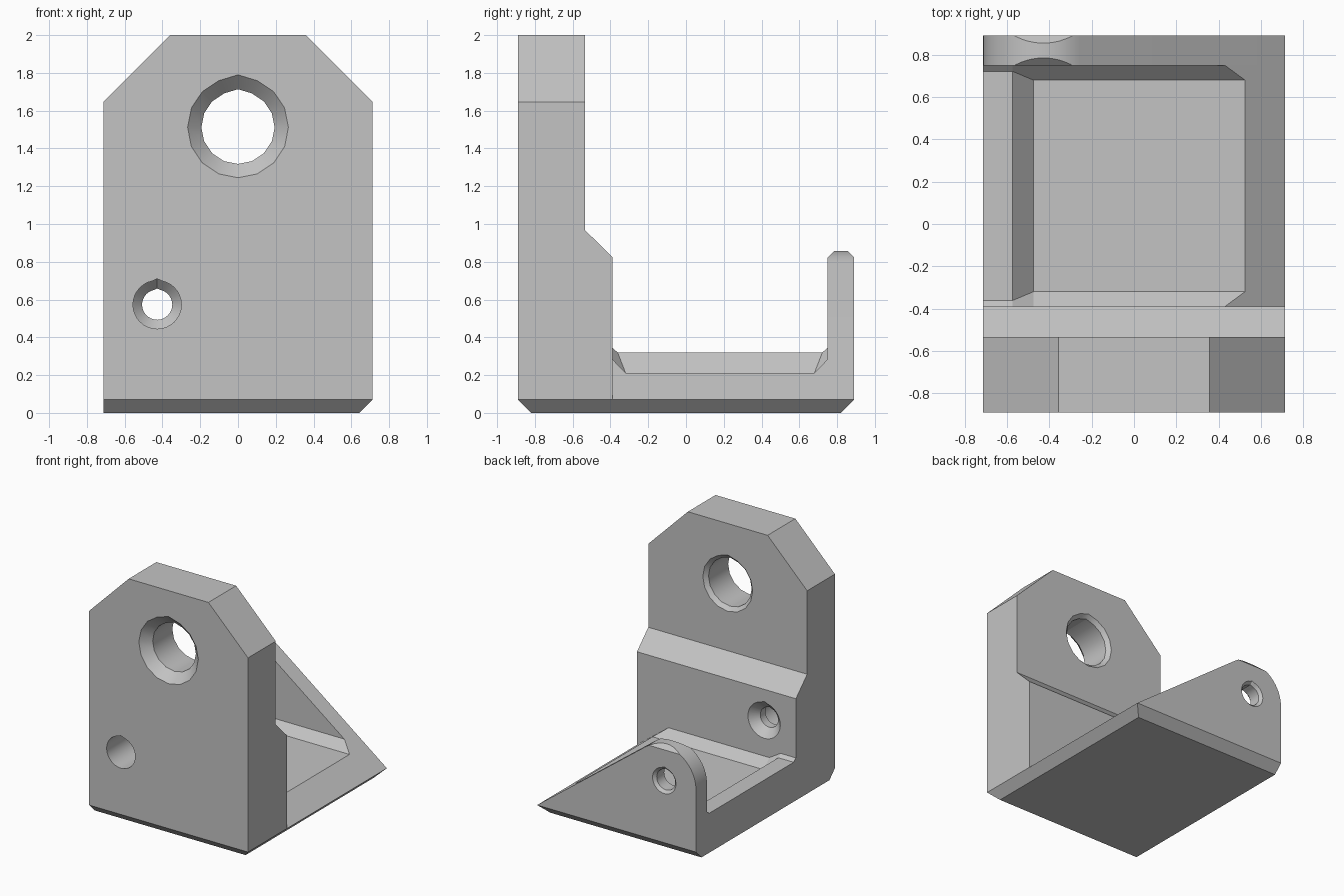
import bpy, bmesh, math
from mathutils import Vector

old = bpy.data.objects.get("Cube")
if old:
    bpy.data.objects.remove(old, do_unlink=True)

grey = bpy.data.materials.new("plain grey")
grey.use_nodes = True
grey.diffuse_color = (0.55, 0.55, 0.55, 1)
grey.node_tree.nodes["Principled BSDF"].inputs["Base Color"].default_value = (0.55, 0.55, 0.55, 1)

W, D = 0.713, 0.89          # half width, half depth
FRONT, BACK = -0.39, 0.75   # inner faces of the two upright walls
C = 0.07                    # bottom edge chamfer
LUG_X, LUG_Z, LUG_R = -0.428, 0.573, 0.285


def loft(name, rings, cuts=()):
    """Closed solid through equal rings, trimmed by (point, outward normal) planes."""
    bm = bmesh.new()
    rows = [[bm.verts.new(p) for p in ring] for ring in rings]
    n = len(rows[0])
    for a, b in zip(rows, rows[1:]):
        for i in range(n):
            j = (i + 1) % n
            bm.faces.new((a[i], a[j], b[j], b[i]))
    bm.faces.new(rows[0])
    bm.faces.new(rows[-1])
    for co, no in cuts:
        geom = bm.verts[:] + bm.edges[:] + bm.faces[:]
        bmesh.ops.bisect_plane(bm, geom=geom, plane_co=Vector(co),
                               plane_no=Vector(no), clear_outer=True)
        bmesh.ops.holes_fill(bm, edges=[e for e in bm.edges if e.is_boundary])
    bmesh.ops.recalc_face_normals(bm, faces=bm.faces[:])
    mesh = bpy.data.meshes.new(name)
    bm.to_mesh(mesh)
    bm.free()
    mesh.materials.append(grey)
    ob = bpy.data.objects.new(name, mesh)
    bpy.context.collection.objects.link(ob)
    return ob


def activate(ob):
    bpy.ops.object.select_all(action='DESELECT')
    ob.select_set(True)
    bpy.context.view_layer.objects.active = ob


def drill(ob, x, z, sides, steps, peak):
    """Cut a stepped hole along y; steps are (y, radius), top point slightly peaked."""
    rings = []
    for y, r in steps:
        ring = []
        for i in range(sides):
            a = math.pi / 2 + math.tau * i / sides
            k = r * (peak if i == 0 else 1)
            ring.append((x + k * math.cos(a), y, z + k * math.sin(a)))
        rings.append(ring)
    cutter = loft("hole_cutter", rings)
    cutter.hide_render = True
    mod = ob.modifiers.new("hole", 'BOOLEAN')
    mod.operation = 'DIFFERENCE'
    mod.solver = 'EXACT'
    mod.object = cutter
    activate(ob)
    bpy.ops.object.modifier_apply(modifier=mod.name)
    bpy.data.objects.remove(cutter, do_unlink=True)


# Tall front plate: side profile swept across the width
side = [(-D, C), (-D, 2), (-0.535, 2), (-0.535, 0.968), (FRONT, 0.825), (FRONT, 0), (C - D, 0)]
plate = loft("front_plate", [[(x, y, z) for y, z in side] for x in (-W, W)],
             [((W, 0, 1.645), (1, 0, 1)), ((-W, 0, 1.645), (-1, 0, 1)),
              ((W, 0, C), (1, 0, -1))])
drill(plate, 0, 1.512, 16, [(-1, 0.267), (-D, 0.267), (-D + 0.073, 0.194),
                            (-0.565, 0.194), (-0.535, 0.224), (-0.5, 0.224)], 1.04)
drill(plate, LUG_X, LUG_Z, 32, [(-1, 0.128), (-0.57, 0.128), (-0.52, 0.08),
                                (-0.455, 0.08), (FRONT, 0.145), (-0.35, 0.145)], 1.07)

# Tray: sunken floor, raised rim on one side, sloping edge on the other
low = [(W, C), (W - C, 0), (-W, 0)]
wall = [(-W, 0.345), (-0.575, 0.345), (-0.475, 0.284), (0.43, 0.284)] + low
floor = [(-W, 0.32), (-0.575, 0.32), (-0.475, 0.212), (0.525, 0.212)] + low
inset = [0.028, 0.028] + [C] * 5
loft("tray", [
    [(x, FRONT, z) for x, z in wall],
    [(x, FRONT + d, z) for (x, z), d in zip(floor, inset)],
    [(x, BACK - d, z) for (x, z), d in zip(floor, inset)],
    [(x, BACK, z) for x, z in wall]])

# Back wall: round lug with a straight slope tangent to it
dx, dz = LUG_X - W, LUG_Z - C
start = math.atan2(dz, dx) - math.asin(LUG_R / math.hypot(dx, dz)) - math.pi / 2
outline = list(low)
outline.append((-W, LUG_Z))
for i in range(1, 25):
    a = math.pi + (start - math.pi) * i / 24
    outline.append((LUG_X + LUG_R * math.cos(a), LUG_Z + LUG_R * math.sin(a)))
top = LUG_Z + LUG_R
lug = loft("back_wall", [[(x, y, z) for x, z in outline] for y in (BACK, D)],
           [((0, D, C), (0, 1, -1)),
            ((0, D, top - 0.035), (0, 1, 1)),
            ((0, BACK, top - 0.035), (0, -1, 1))])
drill(lug, LUG_X, LUG_Z, 32, [(0.7, 0.105), (BACK, 0.105), (BACK + 0.022, 0.083),
                              (D - 0.022, 0.083), (D, 0.105), (0.95, 0.105)], 1.07)

# Smooth the round surfaces, keep the edges sharp
for ob in (plate, lug):
    activate(ob)
    bpy.ops.object.shade_smooth_by_angle(angle=math.radians(30))
